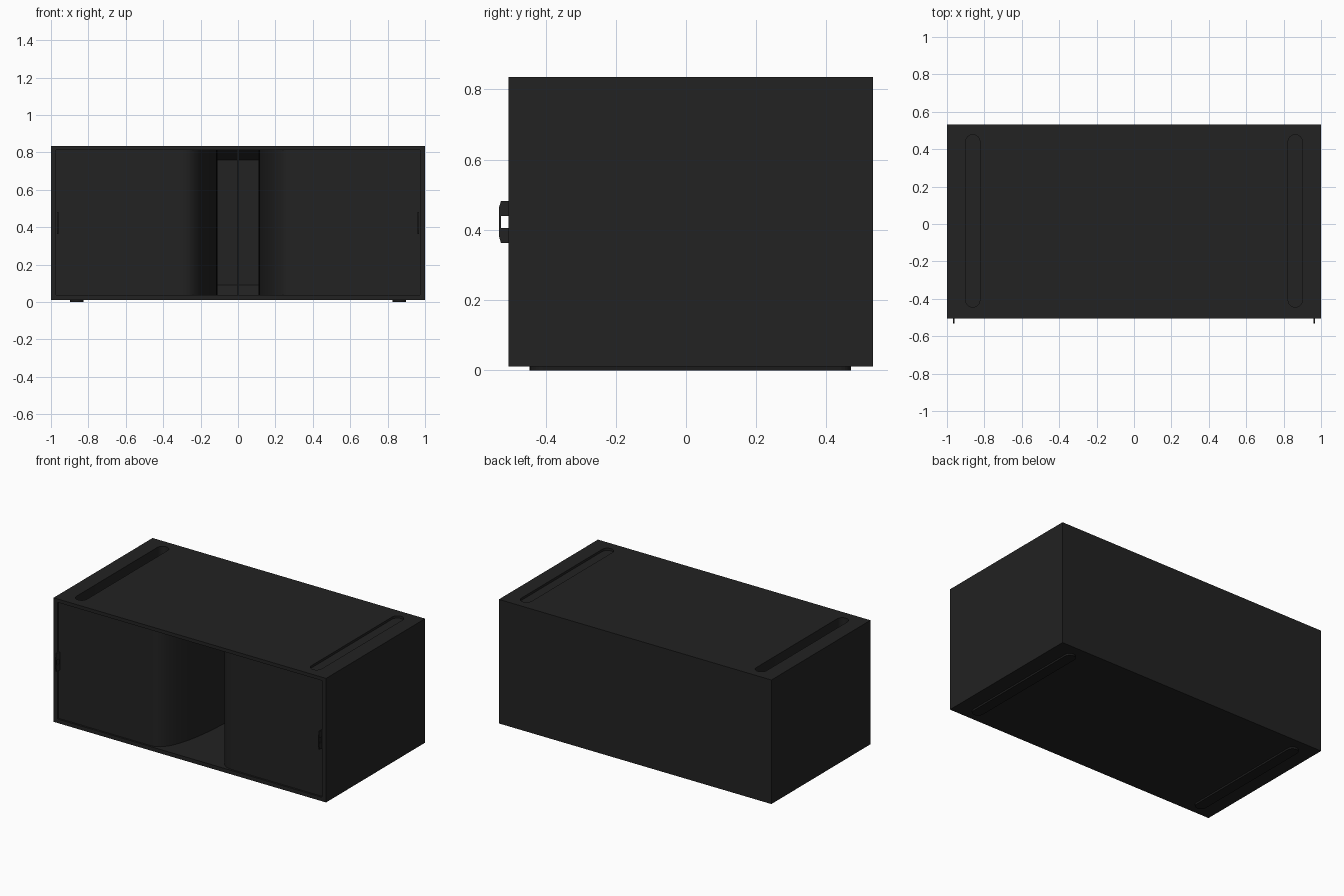
import bpy, bmesh, math

if "Cube" in bpy.data.objects:
    bpy.data.objects.remove(bpy.data.objects["Cube"])

def material(name, v):
    m = bpy.data.materials.new(name)
    m.diffuse_color = (v, v, v, 1)
    m.use_nodes = True
    m.node_tree.nodes["Principled BSDF"].inputs["Base Color"].default_value = m.diffuse_color
    return m

BLACK = material("cabinet black", 0.016)
FOOT = material("foot black", 0.012)

def prism(name, pts, lo, hi, to3d, mat=BLACK):
    """Extrude a 2D outline between lo and hi; to3d maps (a, b, h) to xyz."""
    bm = bmesh.new()
    bot = [bm.verts.new(to3d(a, b, lo)) for a, b in pts]
    top = [bm.verts.new(to3d(a, b, hi)) for a, b in pts]
    bm.faces.new(bot)
    bm.faces.new(top)
    n = len(pts)
    for i in range(n):
        j = (i + 1) % n
        bm.faces.new((bot[i], bot[j], top[j], top[i]))
    bmesh.ops.recalc_face_normals(bm, faces=bm.faces)
    me = bpy.data.meshes.new(name)
    bm.to_mesh(me)
    bm.free()
    ob = bpy.data.objects.new(name, me)
    me.materials.append(mat)
    bpy.context.collection.objects.link(ob)
    return ob

XY = lambda a, b, h: (a, b, h)
YZ = lambda a, b, h: (h, a, b)

def rect(x0, x1, y0, y1):
    return [(x0, y0), (x1, y0), (x1, y1), (x0, y1)]

def stadium(cx, y0, y1, r, n=12):
    pts = []
    for cy, start in ((y1 - r, 0), (y0 + r, math.pi)):
        for i in range(n + 1):
            t = start + math.pi * i / n
            pts.append((cx + r * math.cos(t), cy + r * math.sin(t)))
    return pts

def cut(ob, cutter):
    m = ob.modifiers.new("cut", 'BOOLEAN')
    m.operation = 'DIFFERENCE'
    m.solver = 'EXACT'
    m.object = cutter
    bpy.context.view_layer.objects.active = ob
    bpy.ops.object.modifier_apply(modifier=m.name)
    bpy.data.objects.remove(cutter, do_unlink=True)

# Cabinet block
Y0, Y1, PANEL = -0.505, 0.533, -0.493
body = prism("cabinet", rect(-1, 1, Y0, Y1), 0.012, 0.835, XY)

# Recessed front panel and flared central horn, cut as one profile
W, D, N, E = 0.19, 0.70, 24, 2.4
flare = []
for i in range(N + 1):
    t = math.pi / 2 * i / N
    flare.append((0.30 - W * math.sin(t) ** (2 / E),
                  PANEL + D * (1 - math.cos(t) ** (2 / E))))
right = [(0.972, -0.6), (0.972, PANEL)] + flare + [(0.11, 0.50)]
outline = right + [(-x, y) for x, y in reversed(right)]
cut(body, prism("horn_cutter", outline, 0.038, 0.812, XY))

# Stacking slots in the top: deep on the left, shallow on the right
for x, depth in ((-0.862, 0.12), (0.862, 0.015)):
    cut(body, prism("slot_cutter", stadium(x, -0.445, 0.478, 0.038), 0.835 - depth, 0.9, XY))

bpy.ops.object.select_all(action='DESELECT')
body.select_set(True)
bpy.context.view_layer.objects.active = body
bpy.ops.object.shade_smooth_by_angle(angle=math.radians(25))

# Sloped reflectors at the back of the throat and centre brace
prism("lower_reflector", [(0.44, 0.038), (0.50, 0.038), (0.50, 0.09)], -0.11, 0.11, YZ)
prism("upper_reflector", [(0.44, 0.812), (0.50, 0.76), (0.50, 0.812)], -0.11, 0.11, YZ)
prism("throat_brace", rect(0.24, 0.50, 0.038, 0.812), -0.006, 0.006, YZ)

for side, s in (("left", -1), ("right", 1)):
    # Skid foot
    prism(side + "_foot", stadium(s * 0.862, -0.445, 0.47, 0.036), 0.0, 0.02, XY, FOOT)
    # Thin front handle with a slot through it
    h = prism(side + "_handle",
              [(-0.49, 0.363), (-0.527, 0.363), (-0.533, 0.385), (-0.533, 0.462),
               (-0.527, 0.482), (-0.49, 0.482)],
              s * 0.965 - 0.004, s * 0.965 + 0.004, YZ)
    cut(h, prism("handle_cutter", rect(-0.527, -0.506, 0.405, 0.44), s * 0.965 - 0.05,
                 s * 0.965 + 0.05, YZ))
